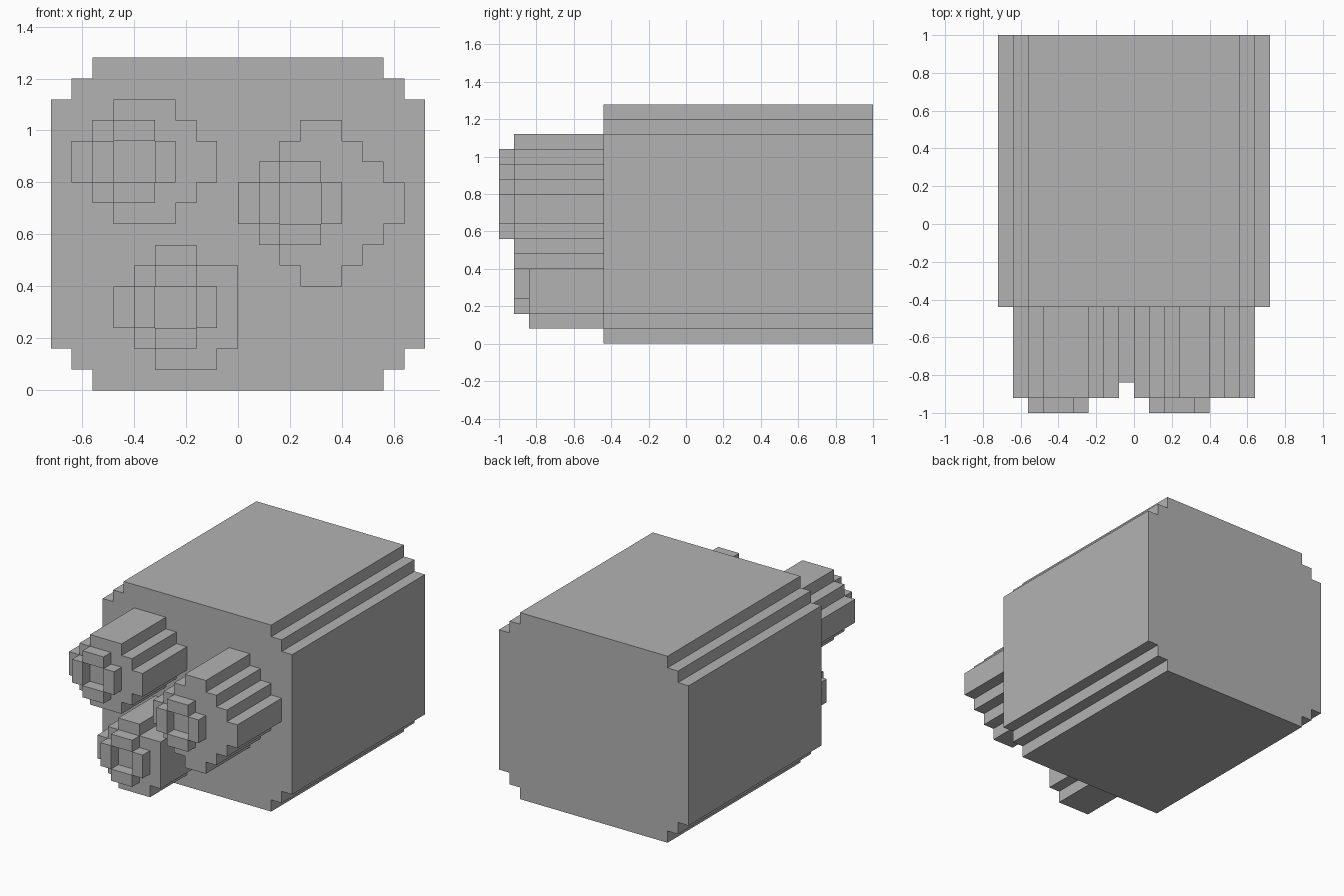
import bpy
import bmesh

if "Cube" in bpy.data.objects:
    bpy.data.objects.remove(bpy.data.objects["Cube"], do_unlink=True)

UNIT = 0.08        # size of one block step
BACK = 12.5        # y of the back, in steps
BODY_FRONT = -5.5  # y of the body's front, in steps

grey = bpy.data.materials.new("plain_grey")
grey.use_nodes = True
grey.diffuse_color = (0.45, 0.45, 0.45, 1)
grey.node_tree.nodes["Principled BSDF"].inputs["Base Color"].default_value = (0.45, 0.45, 0.45, 1)


def add_object(name, bm):
    bmesh.ops.recalc_face_normals(bm, faces=bm.faces)
    bmesh.ops.scale(bm, vec=(UNIT, UNIT, UNIT), verts=bm.verts)
    mesh = bpy.data.meshes.new(name)
    bm.to_mesh(mesh)
    bm.free()
    mesh.materials.append(grey)
    obj = bpy.data.objects.new(name, mesh)
    bpy.context.collection.objects.link(obj)
    return obj


def extrude_outline(bm, points, front, back):
    """Extrude an x-z outline from front to back along y."""
    face = bm.faces.new([bm.verts.new((x, front, z)) for x, z in points])
    extruded = bmesh.ops.extrude_face_region(bm, geom=[face], use_keep_orig=True)
    verts = [v for v in extruded["geom"] if isinstance(v, bmesh.types.BMVert)]
    bmesh.ops.translate(bm, vec=(0, back - front, 0), verts=verts)


def stepped_prism(name, bottom, rows, front, back):
    """Rows run upwards, each as (left x, right x, height)."""
    right_side, left_side, z = [], [], bottom
    for x0, x1, height in rows:
        right_side += [(x1, z), (x1, z + height)]
        left_side += [(x0, z), (x0, z + height)]
        z += height
    bm = bmesh.new()
    extrude_outline(bm, list(dict.fromkeys(right_side + left_side[::-1])), front, back)
    return add_object(name, bm)


def round_rows(centre, half_widths, middle):
    """Symmetric stepped disc: widening rows, a tall middle row, narrowing rows."""
    sides = [(centre - w, centre + w, 1) for w in half_widths[:-1]]
    widest = half_widths[-1]
    return sides + [(centre - widest, centre + widest, middle)] + sides[::-1]


def muzzle_ring(name, x, z, front):
    """Four bars around a square recess, with open corners."""
    bm = bmesh.new()
    for dx, dz, w, h in ((0, 1.5, 1, 0.5), (0, -1.5, 1, 0.5),
                         (1.5, 0, 0.5, 1), (-1.5, 0, 0.5, 1)):
        cx, cz = x + dx, z + dz
        extrude_outline(bm, [(cx - w, cz - h), (cx + w, cz - h),
                             (cx + w, cz + h), (cx - w, cz + h)], front, front + 1)
    return add_object(name, bm)


# Main block with stepped long edges
stepped_prism("body", 0, round_rows(0, (7, 8, 9), 12), BODY_FRONT, BACK)

# Upper right barrel
stepped_prism("upper_right_barrel", 8, round_rows(-4.5, (1.5, 2.5, 3.5), 2), -11.5, BODY_FRONT)
muzzle_ring("upper_right_ring", -5, 11, -12.5)

# Large left barrel
stepped_prism("left_barrel", 5, round_rows(4, (1, 2, 3, 4), 2), -11.5, BODY_FRONT)
muzzle_ring("left_ring", 3, 9, -12.5)

# Lower right barrel, shorter and slightly lopsided
lower_rows = [(-4, -1, 1), (-5, 0, 1), (-6, 0, 2), (-5, 0, 1), (-4, -2, 1)]
stepped_prism("lower_right_barrel", 1, lower_rows, -10.5, BODY_FRONT)
muzzle_ring("lower_right_ring", -3, 4, -11.5)
